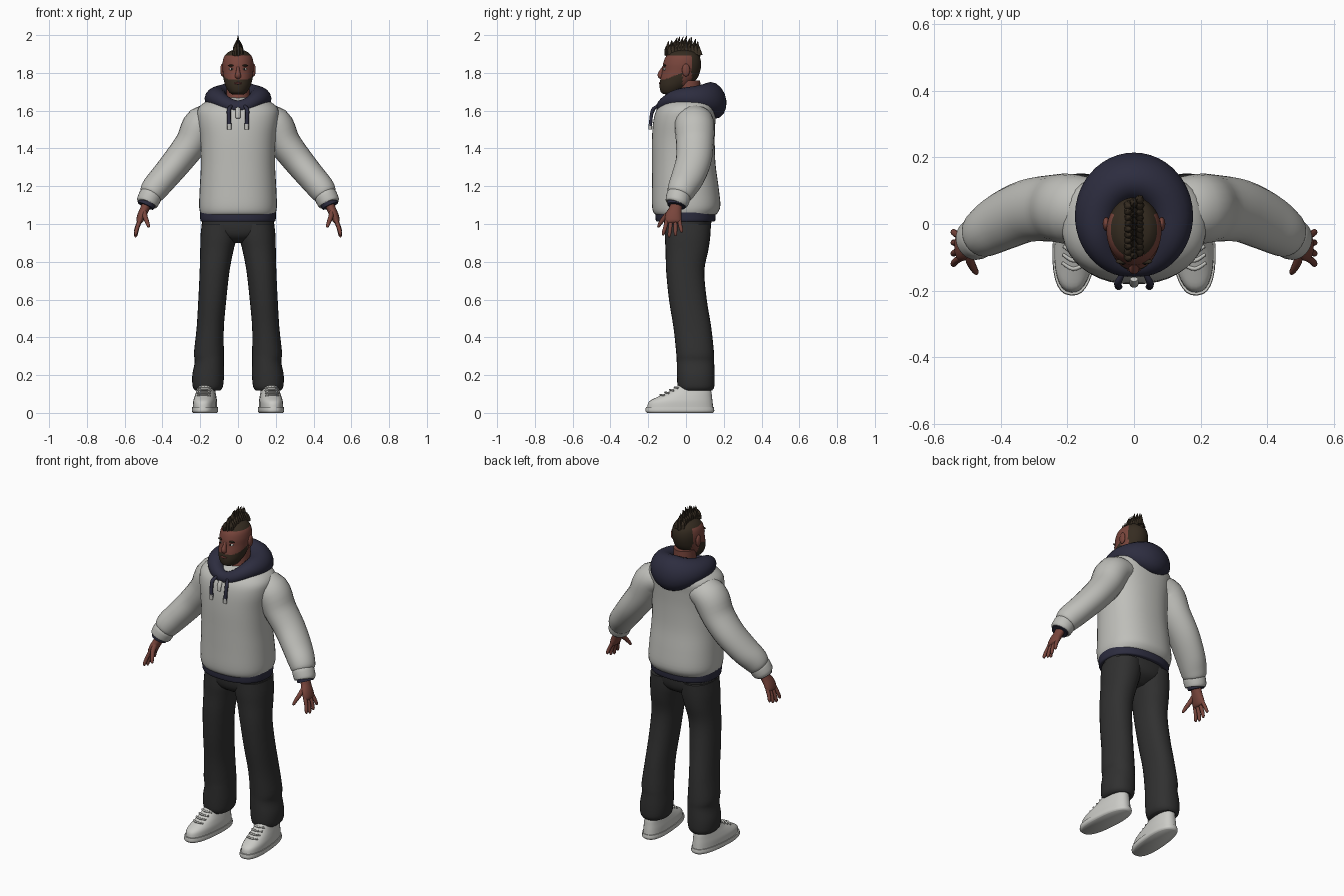
import bpy, bmesh, math, random
from mathutils import Vector, Matrix

random.seed(4)
cube = bpy.data.objects.get("Cube")
if cube:
    bpy.data.objects.remove(cube, do_unlink=True)


def material(name, r, g, b):
    m = bpy.data.materials.new(name)
    m.use_nodes = True
    m.diffuse_color = (r, g, b, 1)
    bsdf = m.node_tree.nodes["Principled BSDF"]
    bsdf.inputs["Base Color"].default_value = (r, g, b, 1)
    bsdf.inputs["Roughness"].default_value = 0.8
    return m


FABRIC = material("light_grey_fabric", .52, .52, .49)
NAVY = material("navy_fabric", .026, .026, .05)
PANTS = material("charcoal_fabric", .03, .03, .03)
SKIN = material("brown_skin", .19, .06, .045)
HAIR = material("dark_brown_hair", .036, .025, .015)
SHOE = material("off_white_shoe", .6, .6, .57)
LIPS = material("lips", .14, .04, .035)
EYE = material("eye_white", .6, .58, .55)
IRIS = material("dark_iris", .01, .008, .006)


def finish(name, bm, mat):
    bmesh.ops.recalc_face_normals(bm, faces=bm.faces)
    me = bpy.data.meshes.new(name)
    bm.to_mesh(me)
    bm.free()
    me.materials.append(mat)
    me.shade_smooth()
    me.set_sharp_from_angle(angle=math.radians(50))
    ob = bpy.data.objects.new(name, me)
    bpy.context.collection.objects.link(ob)
    return ob


def skin_loops(name, loops, mat, closed=False):
    """Bridge a list of point loops into a surface."""
    bm = bmesh.new()
    rows = [[bm.verts.new(p) for p in loop] for loop in loops]
    n = len(rows[0])
    pairs = list(zip(rows, rows[1:])) + ([(rows[-1], rows[0])] if closed else [])
    for a, b in pairs:
        for i in range(n):
            j = (i + 1) % n
            bm.faces.new((a[i], a[j], b[j], b[i]))
    if not closed:
        bm.faces.new(rows[0])
        bm.faces.new(rows[-1])
    return finish(name, bm, mat)


def spline(rings, steps):
    """Catmull-Rom interpolation of ring parameters."""
    pts = [rings[0]] + list(rings) + [rings[-1]]
    out = []
    for k in range(len(rings) - 1):
        for s in range(steps):
            t = s / steps
            out.append([.5 * (2 * b + (c - a) * t + (2 * a - 5 * b + 4 * c - d) * t * t
                        + (3 * b - a - 3 * c + d) * t ** 3)
                        for a, b, c, d in zip(*pts[k:k + 4])])
    return out + [list(rings[-1])]


def loft(name, rings, mat, n=24, steps=4, power=2, flat=False, sx=1):
    """Rings are x, y, z, half width, half depth; flat keeps them level."""
    rs = spline(rings, steps)
    loops = []
    for i, (x, y, z, a, b) in enumerate(rs):
        u, v = Vector((1, 0, 0)), Vector((0, 1, 0))
        if not flat:
            t = (Vector(rs[min(i + 1, len(rs) - 1)][:3]) - Vector(rs[max(i - 1, 0)][:3])).normalized()
            v = (v - t * v.dot(t)).normalized()
            u = v.cross(t)
        loop = []
        for k in range(n):
            q = math.tau * k / n
            c, s = [math.copysign(abs(f) ** (2 / power), f) for f in (math.cos(q), math.sin(q))]
            p = Vector((x, y, z)) + u * a * c + v * b * s
            loop.append((p.x * sx, p.y, p.z))
        loops.append(loop)
    return skin_loops(name, loops, mat)


def level(name, x, rows, mat, **kw):
    """Level loft from rows of height, front, back, half width."""
    return loft(name, [(x, (f + k) / 2, z, w, (k - f) / 2) for z, f, k, w in rows], mat, flat=True, **kw)


def ball(name, pos, size, mat):
    bm = bmesh.new()
    bmesh.ops.create_uvsphere(bm, u_segments=16, v_segments=10, radius=1,
                              matrix=Matrix.Translation(pos) @ Matrix.Diagonal((*size, 1)))
    return finish(name, bm, mat)


# Hoodie body and hem
level("hoodie_body", 0, [
    (1.045, -.155, .15, .192), (1.06, -.172, .168, .2), (1.1, -.18, .182, .206),
    (1.2, -.18, .172, .202), (1.32, -.18, .156, .196), (1.45, -.18, .152, .2),
    (1.55, -.172, .156, .214), (1.61, -.152, .16, .212), (1.65, -.11, .14, .165),
    (1.67, -.06, .1, .09)], FABRIC, n=40, power=2.3)
level("hoodie_hem", 0, [(1.012, -.152, .147, .19), (1.02, -.16, .155, .199),
                        (1.062, -.163, .158, .201)], NAVY, n=40, power=2.3)

# Hood lying around the neck, low at the front and full at the back
loops = []
for i in range(48):
    a = math.tau * i / 48
    back = (1 - math.cos(a)) / 2
    front = max(0, math.cos(a)) ** 3
    cx, cy = .116 * math.sin(a), .008 - .132 * math.cos(a)
    cz = 1.668 - .05 * front - .014 * back ** 4
    wide, tall = .034 + .04 * back ** .6, .036 + .03 * back ** .6 + .032 * back ** 4
    out = Vector((math.sin(a), -math.cos(a), 0))
    loops.append([Vector((cx, cy, cz)) + out * (wide * math.cos(q) - .3 * back * wide * math.sin(q) * .5)
                  + Vector((0, 0, tall * math.sin(q))) for q in [math.tau * k / 16 for k in range(16)]])
skin_loops("hood", loops, NAVY, closed=True)
loft("zip_pull", [(0, -.165, 1.615, .012, .008), (0, -.178, 1.59, .014, .008),
                  (0, -.184, 1.56, .012, .007)], FABRIC, n=10)

# Trousers
level("trouser_seat", 0, [(.9, -.05, .06, .06), (.93, -.095, .11, .13), (.97, -.113, .13, .185),
                          (1.04, -.118, .135, .19)], PANTS, n=32, power=2.3)

# Parts mirrored on both sides
for side, sx in (("left", 1), ("right", -1)):
    level(side + "_trouser_leg", sx * .0, [(z, f, k, w) for z, f, k, w in ((1.0, -.1, .1, .05), (.98, -.1, .1, .05))],
          PANTS, n=8, steps=1)
    loft(side + "_trouser_tube", [
        (.1, .01, 1.0, .092, .122), (.103, .008, .93, .096, .12), (.112, .005, .86, .088, .113),
        (.124, -.004, .75, .079, .101), (.136, .01, .6, .074, .1), (.147, .034, .45, .072, .1),
        (.154, .048, .32, .079, .1), (.152, .05, .27, .077, .099), (.158, .052, .2, .084, .1),
        (.16, .053, .14, .08, .097), (.16, .053, .118, .066, .085)],
        PANTS, flat=True, power=2.2, sx=sx, n=28)

    # Shoe: sole, upper and laces, toes turned out
    x = sx * .172
    shoe = [level(side + "_shoe_sole", x, [(0, -.207, .142, .06), (.01, -.215, .15, .067),
                                           (.03, -.213, .148, .066)], SHOE, power=2.5, n=32),
            level(side + "_shoe_upper", x, [
                (.028, -.206, .144, .062), (.06, -.196, .141, .061), (.085, -.15, .138, .056),
                (.11, -.095, .135, .05), (.14, -.05, .127, .044), (.16, -.03, .12, .04)],
                SHOE, power=2.4, n=32)]
    for k in range(4):
        y, z = -.135 + .025 * k, .096 + .013 * k
        shoe.append(loft(side + "_shoe_lace", [(x - .034, y + .016, z - .004, .005, .005),
                                               (x, y, z, .005, .006),
                                               (x + .034, y + .016, z - .004, .005, .005)], FABRIC, n=8))
    turn = Matrix.Translation((x, 0, 0)) @ Matrix.Rotation(sx * .08, 4, "Z") @ Matrix.Translation((-x, 0, 0))
    for ob in shoe:
        ob.data.transform(turn)

    # Sleeve and cuff
    loft(side + "_sleeve", [
        (.1, .04, 1.555, .07, .09), (.19, .045, 1.53, .095, .105), (.246, .047, 1.43, .086, .1),
        (.318, .04, 1.335, .08, .094), (.39, .01, 1.248, .075, .088), (.437, -.018, 1.193, .072, .078),
        (.46, -.034, 1.158, .064, .068), (.466, -.038, 1.148, .05, .054)], FABRIC, sx=sx)
    loft(side + "_cuff", [(.458, -.036, 1.158, .05, .055), (.463, -.039, 1.15, .06, .064),
                          (.481, -.048, 1.113, .058, .061), (.484, -.05, 1.106, .048, .051)], FABRIC, sx=sx)
    loft(side + "_cuff_lining", [(.478, -.047, 1.12, .048, .052), (.489, -.052, 1.095, .045, .048)],
         NAVY, sx=sx, steps=1)

    # Hand
    loft(side + "_palm", [(.478, -.048, 1.12, .026, .032), (.494, -.056, 1.08, .024, .034),
                          (.51, -.066, 1.045, .023, .043), (.522, -.068, 1.015, .018, .043),
                          (.526, -.068, 1.005, .008, .034)], SKIN, n=16, sx=sx)
    for name, y, length in (("index", -.1, .075), ("middle", -.079, .085),
                            ("ring", -.057, .078), ("little", -.036, .06)):
        tip = y + (y + .068) * .5 - .004
        loft(f"{side}_{name}_finger", [
            (.517, y, 1.025, .011, .011), (.533, (y + tip) / 2, 1.02 - length * .5, .0105, .0105),
            (.541, tip, 1.02 - length * .92, .009, .009), (.541, tip, 1.015 - length, .004, .004)],
            SKIN, n=10, sx=sx)
    loft(side + "_thumb", [(.497, -.075, 1.07, .014, .016), (.492, -.108, 1.04, .013, .014),
                           (.481, -.132, 1.01, .011, .011), (.473, -.145, .988, .008, .008),
                           (.472, -.148, .982, .003, .003)], SKIN, n=10, sx=sx)

    # Drawstring with a pale tip
    loft(side + "_drawstring", [(.035, -.15, 1.625, .008, .008), (.048, -.176, 1.605, .011, .009),
                                (.048, -.185, 1.56, .01, .009), (.046, -.188, 1.52, .012, .009)],
         NAVY, n=10, sx=sx)
    loft(side + "_drawstring_tip", [(.046, -.188, 1.53, .011, .01), (.046, -.189, 1.5, .011, .009)],
         FABRIC, n=10, sx=sx)

    # Ear, eye and brow
    ball(side + "_ear", (sx * .083, .0, 1.815), (.011, .021, .034), SKIN)
    ball(side + "_eye", (sx * .033, -.112, 1.82), (.014, .009, .007), EYE)
    ball(side + "_iris", (sx * .033, -.1175, 1.82), (.006, .005, .006), IRIS)
    ball(side + "_brow", (sx * .034, -.112, 1.839), (.021, .008, .005), HAIR)

# Neck and head; hair and beard are coloured by height and depth
level("neck", 0, [(1.58, -.09, .08, .075), (1.64, -.075, .08, .066), (1.69, -.06, .078, .061),
                  (1.76, -.05, .075, .06)], SKIN)
head = level("head", 0, [
    (1.686, -.11, -.03, .03), (1.697, -.132, -.02, .046), (1.73, -.14, .02, .066),
    (1.77, -.135, .058, .077), (1.81, -.126, .075, .081), (1.85, -.121, .08, .082),
    (1.885, -.107, .072, .074), (1.91, -.078, .05, .052), (1.922, -.04, .02, .022)],
    SKIN, n=56, steps=8)
head.data.materials.append(HAIR)
for p in head.data.polygons:
    c = p.center
    beard = c.y < -.018 and c.z < 1.766 + .38 * max(0, c.y + .11)
    hair = (c.y > .03 and c.z > 1.76) or (c.z > 1.893 and c.y > -.09)
    p.material_index = int(beard or hair)
loft("nose", [(0, -.117, 1.832, .007, .008), (0, -.128, 1.81, .01, .012), (0, -.135, 1.79, .015, .016),
              (0, -.133, 1.777, .015, .012), (0, -.13, 1.772, .006, .005)], SKIN, n=14)
ball("lips", (0, -.136, 1.745), (.022, .008, .006), LIPS)

# Mohawk: a low ridge topped by leaning spikes
ball("mohawk_base", (0, -.014, 1.893), (.034, .092, .04), HAIR)
for i in range(10):
    f = i / 9
    y = -.09 + .155 * f
    rise = math.sin(math.pi * (.18 + .64 * f))
    for col in (-1, 0, 1):
        top = 1.945 + .055 * rise - .026 * abs(col) - random.uniform(0, .012) * (i != 5)
        yy = y + .008 * col
        loft("mohawk_spike", [
            (.017 * col, yy, 1.885 + .015 * rise, .014, .015),
            (.015 * col, yy - .005, (1.9 + top) / 2, .011, .011),
            (.007 * col, yy + random.uniform(-.006, .012), top, .001, .001)], HAIR, n=7, steps=3)
